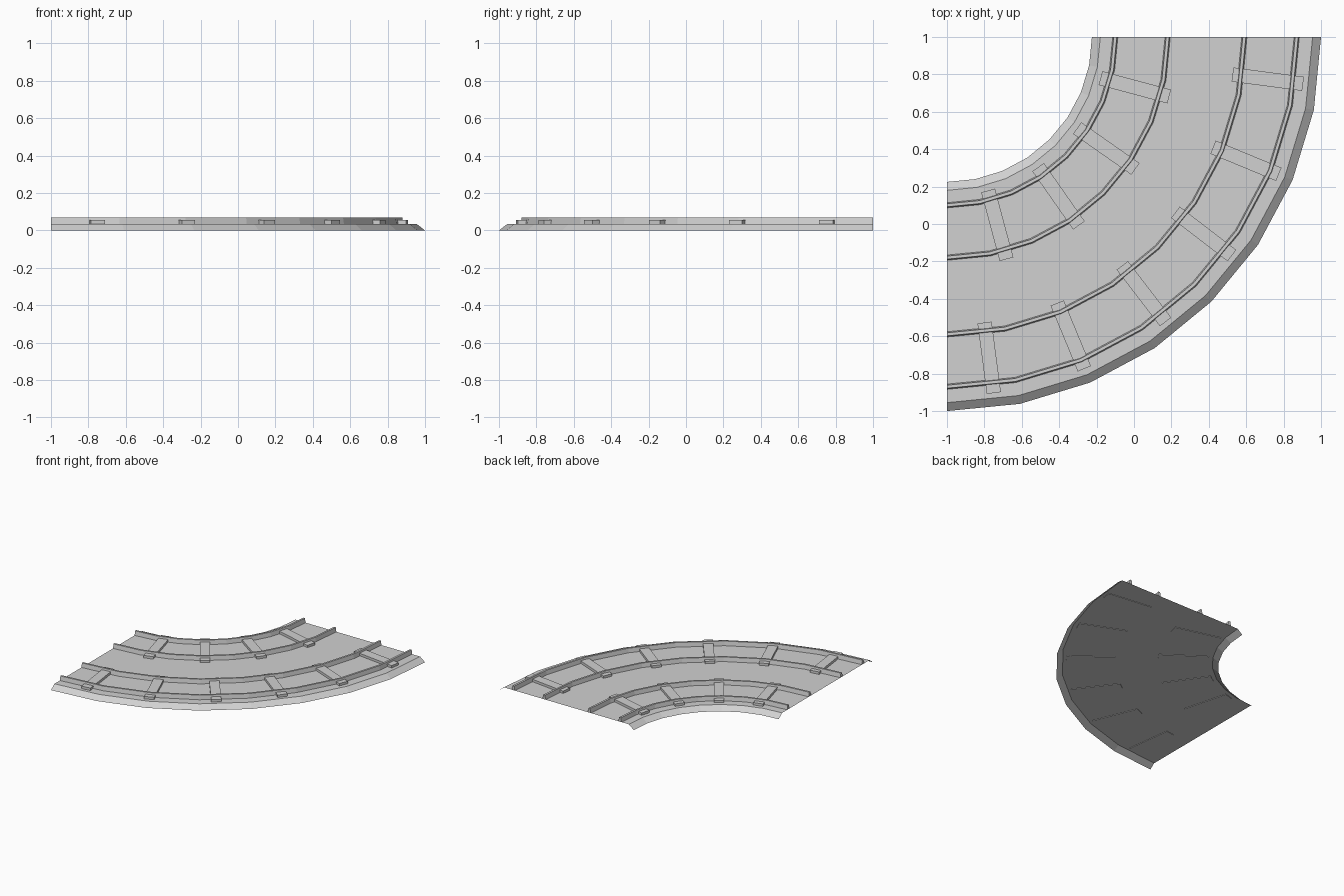
import bpy, bmesh, math
from mathutils import Matrix, Vector

cube = bpy.data.objects.get("Cube")
if cube:
    bpy.data.objects.remove(cube)

CENTRE = Vector((-1, 1, 0))   # centre of the quarter turn
STEPS = 8                     # straight facets round the bend

grey = bpy.data.materials.new("light_grey")
grey.use_nodes = True
grey.diffuse_color = (0.64, 0.64, 0.64, 1)
grey.node_tree.nodes["Principled BSDF"].inputs["Base Color"].default_value = grey.diffuse_color


def finish(name, bm):
    mesh = bpy.data.meshes.new(name)
    bm.to_mesh(mesh)
    bm.free()
    mesh.materials.append(grey)
    obj = bpy.data.objects.new(name, mesh)
    bpy.context.collection.objects.link(obj)
    return obj


def sweep(name, profile, closed):
    """Carry a (radius, height) profile round the quarter turn."""
    bm = bmesh.new()
    rings = []
    for i in range(STEPS + 1):
        a = -math.pi / 2 * i / STEPS
        rings.append([bm.verts.new(CENTRE + Vector((r * math.cos(a), r * math.sin(a), z)))
                      for r, z in profile])
    n = len(profile)
    for a, b in zip(rings, rings[1:]):
        for j in range(n if closed else n - 1):
            k = (j + 1) % n
            bm.faces.new((a[j], b[j], b[k], a[k]))
    if closed:
        bm.faces.new(rings[0])
        bm.faces.new(rings[-1])
        bmesh.ops.recalc_face_normals(bm, faces=bm.faces)
    else:
        # open bed sheet faces upward
        for f in bm.faces:
            f.normal_update()
            if f.normal.z < 0:
                f.normal_flip()
    return finish(name, bm)


def sleeper(name, radius, degrees):
    bm = bmesh.new()
    place = (Matrix.Translation(CENTRE)
             @ Matrix.Rotation(-math.radians(degrees), 4, 'Z')
             @ Matrix.Translation((radius, 0, 0.043))
             @ Matrix.Diagonal((0.38, 0.076, 0.024, 1)))
    bmesh.ops.create_cube(bm, size=1, matrix=place)
    return finish(name, bm)


# Bed: thin sheet with sloping banks, open underneath
sweep("track_bed", [(0.775, 0), (0.82, 0.035), (1.955, 0.035), (2, 0)], False)

# Rails: narrow, slightly tapered bars
for name, r in (("inner_track_rail_near", 0.9), ("inner_track_rail_far", 1.18),
                ("outer_track_rail_near", 1.59), ("outer_track_rail_far", 1.87)):
    sweep(name, [(r - 0.014, 0.035), (r - 0.008, 0.07),
                 (r + 0.008, 0.07), (r + 0.014, 0.035)], True)

# Sleepers: four on the inner track, six on the outer
for i in range(4):
    sleeper(f"inner_sleeper_{i + 1}", 1.04, 15 + 20 * i)
for i in range(6):
    sleeper(f"outer_sleeper_{i + 1}", 1.73, 7.5 + 15 * i)
